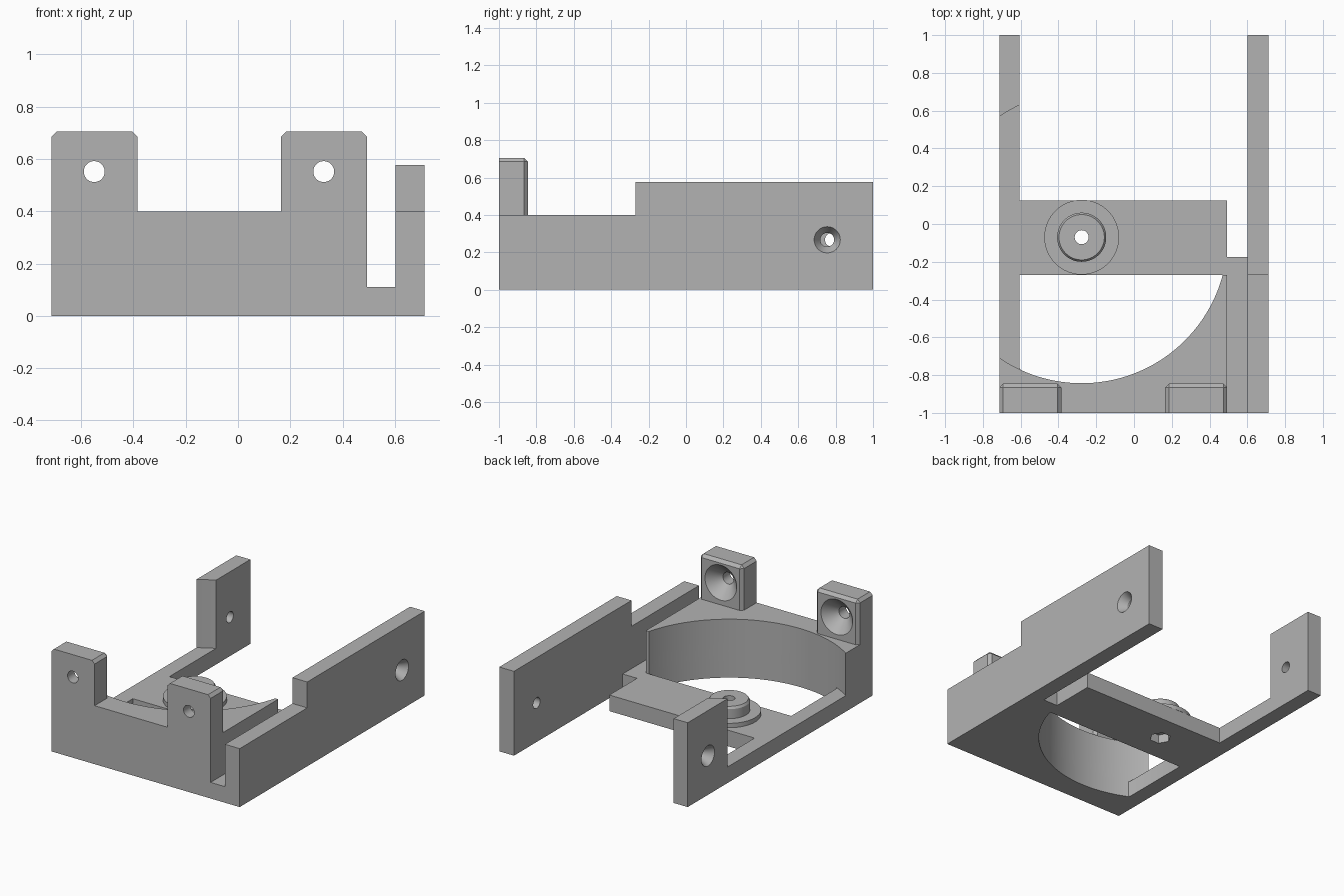
import bpy, bmesh
from math import cos, sin, pi
from mathutils import Matrix, Vector

cube = bpy.data.objects.get("Cube")
if cube:
    bpy.data.objects.remove(cube, do_unlink=True)

grey = bpy.data.materials.new("plain grey")
grey.use_nodes = True
grey.diffuse_color = (0.45, 0.45, 0.45, 1)
grey.node_tree.nodes["Principled BSDF"].inputs["Base Color"].default_value = grey.diffuse_color


def finish(name, bm):
    """Turn a bmesh into a grey object."""
    bmesh.ops.recalc_face_normals(bm, faces=bm.faces[:])
    mesh = bpy.data.meshes.new(name)
    bm.to_mesh(mesh)
    bm.free()
    mesh.materials.append(grey)
    obj = bpy.data.objects.new(name, mesh)
    bpy.context.collection.objects.link(obj)
    return obj


def box(name, x, y, z, chamfer=0):
    """Box from ranges; a chamfer skips the front and bottom outlines."""
    bm = bmesh.new()
    bmesh.ops.create_cube(bm, size=1)
    for v in bm.verts:
        v.co = Vector([(r[0] + r[1]) / 2 + c * (r[1] - r[0]) for c, r in zip(v.co, (x, y, z))])
    if chamfer:
        edges = [e for e in bm.edges
                 if not all(v.co.y < y[0] + 0.001 for v in e.verts)
                 and not all(v.co.z < z[0] + 0.001 for v in e.verts)]
        bmesh.ops.bevel(bm, geom=edges, offset=chamfer, segments=1, affect='EDGES')
    return finish(name, bm)


def turned(name, profile, loc, turn=None, segments=64, min_x=None):
    """Solid of revolution from (radius, height) pairs, optionally flattened at min_x."""
    bm = bmesh.new()
    rings = [[bm.verts.new((r * cos(2 * pi * i / segments), r * sin(2 * pi * i / segments), h))
              for i in range(segments)] for r, h in profile]
    for a, b in zip(rings, rings[1:]):
        for i in range(segments):
            j = (i + 1) % segments
            bm.faces.new((a[i], a[j], b[j], b[i]))
    bm.faces.new(rings[0])
    bm.faces.new(rings[-1])
    matrix = Matrix.Translation(loc)
    if turn:
        matrix = matrix @ Matrix.Rotation(turn[0], 4, turn[1])
    bm.transform(matrix)
    if min_x is not None:
        for v in bm.verts:
            v.co.x = max(v.co.x, min_x)
        bmesh.ops.remove_doubles(bm, verts=bm.verts[:], dist=1e-5)
        flat = [f for f in bm.faces if all(v.co.x < min_x + 1e-5 for v in f.verts)]
        bmesh.ops.dissolve_faces(bm, faces=flat)
    return finish(name, bm)


def cut(target, cutter):
    """Subtract the cutter from the target for good."""
    mod = target.modifiers.new("cut", 'BOOLEAN')
    mod.operation = 'DIFFERENCE'
    mod.solver = 'EXACT'
    mod.object = cutter
    bpy.context.view_layer.objects.active = target
    bpy.ops.object.modifier_apply(modifier=mod.name)


SIDE, IN_L, SLOT_L, SLOT_R = 0.713, -0.607, 0.493, 0.602
FLOOR, LEDGE, TALL = 0.11, 0.4, 0.577
STEP = -0.27
PIVOT = (-0.277, -0.07, 0)
cutters = []

# Main bodies
front_block = box("front_block", (-SIDE, SLOT_L), (-1, STEP), (0, LEDGE))
left_wall = box("left_wall", (-SIDE, IN_L), (STEP, 1), (0, TALL))
crossbar = box("crossbar", (IN_L, SLOT_L), (STEP, 0.125), (0, FLOOR))
slot_floor = box("slot_floor", (SLOT_L, SLOT_R), (-1, -0.175), (0, FLOOR))
right_wall = box("right_wall_rear", (SLOT_R, SIDE), (STEP, 1), (0, TALL))
right_front = box("right_wall_front", (SLOT_R, SIDE), (-1, STEP), (0, LEDGE))

# Round clearance: full circle above the rail, through the floor inside it
sweep = turned("sweep_cutter", [(0.773, FLOOR), (0.773, 1)], PIVOT, segments=160)
opening = turned("opening_cutter", [(0.773, -0.1), (0.773, 0.3)], PIVOT, segments=160, min_x=IN_L)
cut(front_block, sweep)
cut(front_block, opening)
cut(left_wall, sweep)
cutters += [sweep, opening]

# Pivot boss with bore and hexagonal pocket underneath
boss = turned("pivot_boss", [(0.198, FLOOR), (0.198, 0.14), (0.13, 0.14),
                             (0.13, 0.205), (0.12, 0.22)], PIVOT)
bore = turned("bore_cutter", [(0.037, -0.1), (0.037, 0.4)], PIVOT, segments=32)
pocket = turned("pocket_cutter", [(0.068, -0.1), (0.068, 0.06)], PIVOT, segments=6)
cut(boss, bore)
cut(crossbar, bore)
cut(crossbar, pocket)
cutters += [bore, pocket]

# Chamfered tabs with countersinks opening to the rear
tabs = []
for side, x0, x1, hole in (("right", -SIDE, -0.385, -0.55), ("left", 0.165, SLOT_L, 0.328)):
    tab = box(side + "_mounting_tab", (x0, x1), (-1, -0.845), (LEDGE, 0.705), 0.02)
    sink = turned("sink_cutter", [(0.04, -0.1), (0.04, 0.075), (0.12, 0.155), (0.12, 0.3)],
                  (hole, -1, 0.552), (-pi / 2, 'X'))
    cut(tab, sink)
    tabs.append(tab)
    cutters.append(sink)

# Wall holes countersunk on the outside
for wall, sign, y in ((right_wall, 1, 0.755), (left_wall, -1, 0.78)):
    sink = turned("wall_cutter", [(0.037, -0.3), (0.037, -0.055), (0.07, 0), (0.07, 0.1)],
                  (sign * SIDE, y, 0.267), (sign * pi / 2, 'Y'), 48)
    cut(wall, sink)
    cutters.append(sink)

for c in cutters:
    bpy.data.objects.remove(c, do_unlink=True)

# Smooth the round surfaces, keep the edges crisp
bpy.ops.object.select_all(action='DESELECT')
for obj in [front_block, left_wall, crossbar, right_wall, boss] + tabs:
    obj.select_set(True)
    bpy.context.view_layer.objects.active = obj
bpy.ops.object.shade_smooth_by_angle(angle=pi / 7)
